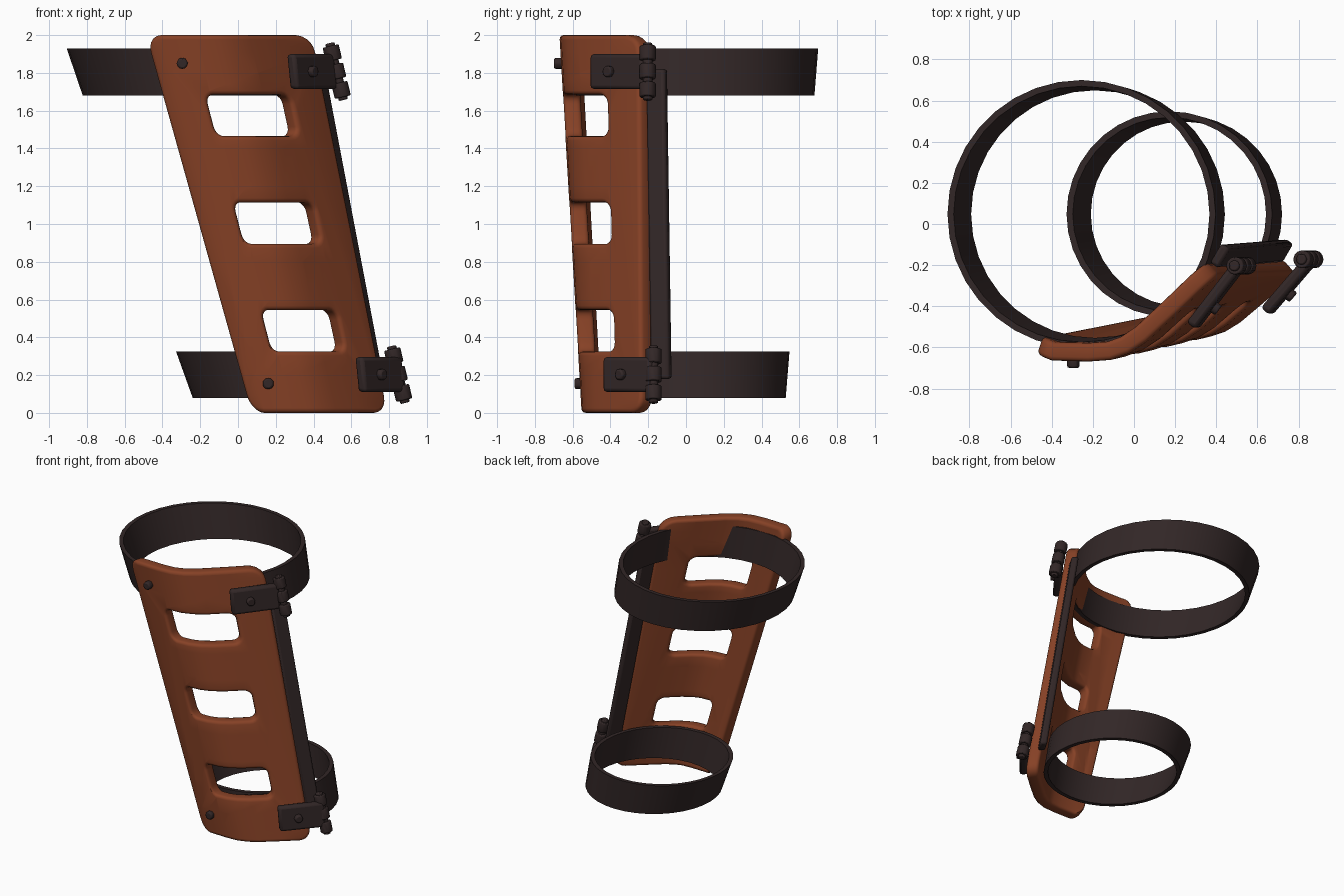
import bpy, bmesh, math
from mathutils import Vector

cube = bpy.data.objects.get("Cube")
if cube:
    bpy.data.objects.remove(cube)


def material(name, rgb):
    m = bpy.data.materials.new(name)
    m.use_nodes = True
    m.diffuse_color = (*rgb, 1)
    m.node_tree.nodes["Principled BSDF"].inputs["Base Color"].default_value = (*rgb, 1)
    return m


LEATHER = material("rust leather", (0.24, 0.053, 0.019))
DARK = material("dark brown", (0.032, 0.02, 0.02))


def finish(name, bm, mat, bevel=0.0, angle=40):
    bmesh.ops.recalc_face_normals(bm, faces=bm.faces)
    me = bpy.data.meshes.new(name)
    bm.to_mesh(me)
    bm.free()
    ob = bpy.data.objects.new(name, me)
    bpy.context.collection.objects.link(ob)
    me.materials.append(mat)
    if bevel:
        mod = ob.modifiers.new("soft edges", "BEVEL")
        mod.width = bevel
        mod.segments = 2
    bpy.ops.object.select_all(action="DESELECT")
    ob.select_set(True)
    bpy.context.view_layer.objects.active = ob
    bpy.ops.object.shade_smooth_by_angle(angle=math.radians(angle))
    return ob


# Guard surface: u runs across, z up, t is depth behind the outer face
PROFILE = [(0, -0.635), (0.1, -0.665), (0.3, -0.67), (0.42, -0.662), (0.52, -0.63),
           (0.62, -0.57), (0.79, -0.43), (1, -0.25)]


def outer(u, z):
    left, right = 0.068 - 0.28 * z, 0.80 - 0.2 * z
    i = 0
    while i < len(PROFILE) - 2 and u > PROFILE[i + 1][0]:
        i += 1
    (u0, y0), (u1, y1) = PROFILE[i], PROFILE[i + 1]
    y = y0 + (y1 - y0) * (u - u0) / (u1 - u0)
    depth = 0.75 + 0.125 * z
    return Vector((left + u * (right - left), -0.2 + (y + 0.2) * depth, z))


def guard_point(u, z, t):
    d = outer(u + 0.05, z) - outer(u - 0.05, z)
    return outer(u, z) + Vector((-d.y, d.x, 0)).normalized() * t


def add_outline(curve, u0, u1, z0, z1, r):
    pts = []
    corners = [(u1 - r, z1 - r), (u0 + r, z1 - r), (u0 + r, z0 + r), (u1 - r, z0 + r)]
    for k, (cx, cz) in enumerate(corners):
        for j in range(6):
            a = math.pi / 2 * (k + j / 5)
            pts.append((cx + r * math.cos(a), cz + r * math.sin(a)))
    s = curve.splines.new("POLY")
    s.points.add(len(pts) - 1)
    for p, (x, y) in zip(s.points, pts):
        p.co = (x, y, 0, 1)
    s.use_cyclic_u = True


# Flat guard with three windows, then bent onto the surface
THICK, EDGE = 0.09, 0.022
curve = bpy.data.curves.new("guard_outline", "CURVE")
curve.dimensions = "2D"
curve.fill_mode = "BOTH"
curve.extrude = THICK / 2 - EDGE
curve.bevel_depth = EDGE
curve.bevel_resolution = 2
curve.offset = -EDGE
add_outline(curve, 0, 1, 0, 2, 0.09)
for z in (0.435, 1.005, 1.575):
    add_outline(curve, 0.265, 0.785, z - 0.11, z + 0.11, 0.05)
flat = bpy.data.objects.new("guard_outline", curve)
bpy.context.collection.objects.link(flat)
bpy.context.view_layer.update()
mesh = bpy.data.meshes.new_from_object(flat.evaluated_get(bpy.context.evaluated_depsgraph_get()))
bpy.data.objects.remove(flat)
bm = bmesh.new()
bm.from_mesh(mesh)
bpy.data.meshes.remove(mesh)
bmesh.ops.remove_doubles(bm, verts=bm.verts, dist=0.0005)
cuts = [((u, 0, 0), (1, 0, 0)) for u, _ in PROFILE[1:-1]]
cuts += [((0, k * 0.2, 0), (0, 1, 0)) for k in range(1, 10)]
for co, no in cuts:
    bmesh.ops.bisect_plane(bm, geom=bm.verts[:] + bm.edges[:] + bm.faces[:],
                           plane_co=co, plane_no=no)
for v in bm.verts:
    v.co = guard_point(v.co.x, v.co.y, v.co.z + THICK / 2)
finish("guard_plate", bm, LEATHER, angle=35)


# Strap rings, leaning with the guard
def strap(name, low, high, thick=0.03, n=36):
    bm = bmesh.new()
    loops = []
    for (cx, r, z), inset in ((low, 0), (high, 0), (high, thick), (low, thick)):
        loops.append([bm.verts.new((cx + (r - inset) * math.cos(2 * math.pi * i / n),
                                    0.048 + (r - inset) * math.sin(2 * math.pi * i / n), z))
                      for i in range(n)])
    for k in range(4):
        a, b = loops[k], loops[(k + 1) % 4]
        for i in range(n):
            j = (i + 1) % n
            bm.faces.new((a[i], a[j], b[j], b[i]))
    finish(name, bm, DARK)


strap("upper_strap", (-0.19, 0.632, 1.68), (-0.255, 0.652, 1.93))
strap("lower_strap", (0.24, 0.48, 0.08), (0.172, 0.5, 0.325))


# Slab standing between two plan points, sheared as it rises
def slab(name, a, b, thick, z0, z1, lean, bevel):
    bm = bmesh.new()
    a, b = Vector(a), Vector(b)
    d = (b - a).normalized()
    side = Vector((-d.y, d.x)) * thick / 2
    mid = (z0 + z1) / 2
    for z in (z0, z1):
        for p in (a + side, a - side, b + side, b - side):
            q = p + Vector(lean) * (z - mid)
            bm.verts.new((q.x, q.y, z))
    bmesh.ops.convex_hull(bm, input=bm.verts)
    bmesh.ops.dissolve_limit(bm, angle_limit=0.02, verts=bm.verts, edges=bm.edges)
    finish(name, bm, DARK, bevel)


slab("edge_strip", (0.545, -0.19), (0.60, -0.095), 0.05, 0.18, 1.82, (-0.19, -0.015), 0.015)


def cylinder(bm, centre, axis, radius, length, sides=12):
    rot = Vector(axis).to_track_quat("Z", "Y").to_matrix().to_4x4()
    rot.translation = centre
    bmesh.ops.create_cone(bm, cap_ends=True, segments=sides, radius1=radius,
                          radius2=radius, depth=length, matrix=rot)


def rivet(name, centre, axis):
    bm = bmesh.new()
    cylinder(bm, Vector(centre), axis, 0.03, 0.05)
    finish(name, bm, DARK, 0.01)


# Brackets with rivets and hinge knuckles
def clasp(name, a, b, z, hinge):
    slab(name + "_bracket", a, b, 0.055, z - 0.093, z + 0.093, (-0.1, 0), 0.018)
    d = Vector((b[0] - a[0], b[1] - a[1], 0)).normalized()
    out = Vector((d.y, -d.x, 0))
    spot = Vector((a[0], a[1], z)) + d * 0.135 + out * 0.03
    rivet(name + "_bracket_rivet", spot, out)
    axis = Vector((-0.24, 0.0, 1)).normalized()
    mid = Vector((*hinge, z))
    bm = bmesh.new()
    cylinder(bm, mid, axis, 0.026, 0.31)
    for k in (-1, 0, 1):
        cylinder(bm, mid + axis * 0.1 * k, axis, 0.044, 0.078)
    finish(name + "_hinge", bm, DARK, 0.008)


clasp("upper", (0.285, -0.495), (0.5, -0.215), 1.807, (0.522, -0.203))
clasp("lower", (0.645, -0.425), (0.86, -0.175), 0.203, (0.848, -0.172))
rivet("upper_front_rivet", (-0.295, -0.675, 1.85), (0, -1, 0))
rivet("lower_front_rivet", (0.16, -0.565, 0.155), (0, -1, 0))
